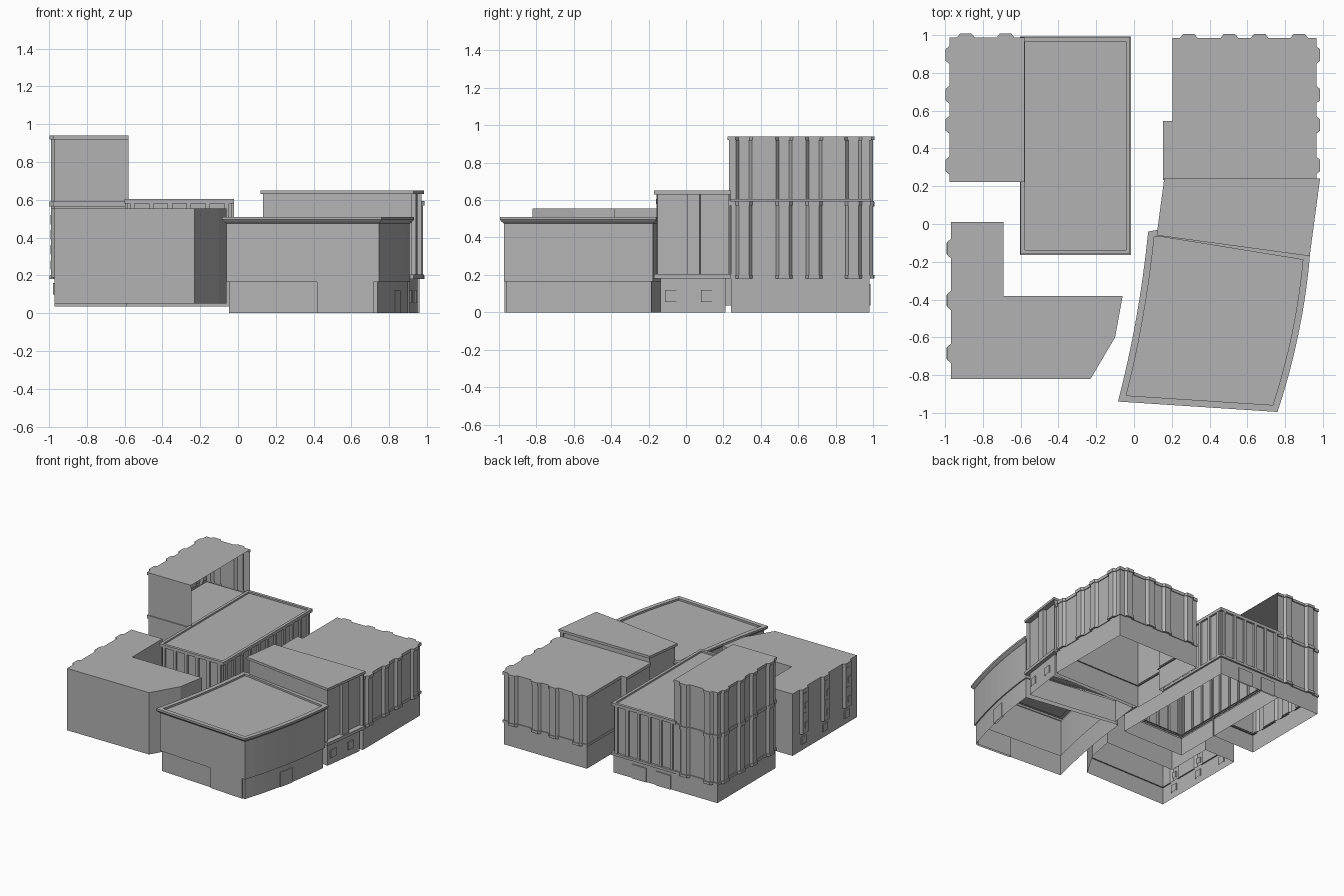
import bpy, bmesh
from mathutils import Vector

cube = bpy.data.objects.get("Cube")
if cube:
    bpy.data.objects.remove(cube, do_unlink=True)

grey = bpy.data.materials.new("plain_grey")
grey.use_nodes = True
COLOUR = (0.45, 0.45, 0.45, 1)
grey.diffuse_color = COLOUR
grey.node_tree.nodes["Principled BSDF"].inputs["Base Color"].default_value = COLOUR


def finish(name, bm):
    mesh = bpy.data.meshes.new(name)
    bm.to_mesh(mesh)
    bm.free()
    mesh.materials.append(grey)
    bpy.context.collection.objects.link(bpy.data.objects.new(name, mesh))


def normal(a, b):
    d = (b - a).normalized()
    return Vector((d.y, -d.x))


def offset(plan, dist, closed):
    """Move a counter-clockwise outline outwards with mitred corners."""
    out, n = [], len(plan)
    for i, p in enumerate(plan):
        before = normal(plan[i - 1], p) if closed or i > 0 else None
        after = normal(p, plan[(i + 1) % n]) if closed or i < n - 1 else None
        before, after = before or after, after or before
        out.append(p + (before + after) * dist / (1 + before.dot(after)))
    return out


def loft(name, plan, profile, cap=False, closed=True):
    """Sweep an outline up through (offset, height) steps; the base stays open."""
    plan = [Vector(p) for p in plan]
    bm = bmesh.new()
    rings = [[bm.verts.new((p.x, p.y, z)) for p in offset(plan, off, closed)]
             for off, z in profile]
    n = len(plan)
    for low, high in zip(rings, rings[1:]):
        for i in range(n if closed else n - 1):
            j = (i + 1) % n
            bm.faces.new((low[i], low[j], high[j], high[i]))
    if cap:
        bm.faces.new(rings[-1])
    finish(name, bm)


def bays(a, b, centres, width=0.085, depth=0.02, chamfer=0.016):
    """Start point of a wall followed by its projecting or recessed bays."""
    a, b = Vector(a), Vector(b)
    d, n = (b - a).normalized(), normal(a, b)
    pts = [a]
    for c in centres:
        for along, out in ((-width / 2, 0), (-width / 2 + chamfer, depth),
                           (width / 2 - chamfer, depth), (width / 2, 0)):
            pts.append(a + d * (c + along) + n * out)
    return pts


def pilasters(a, b, count):
    length = (Vector(b) - Vector(a)).length
    centres = [0.025 + (length - 0.05) * i / (count - 1) for i in range(count)]
    return bays(a, b, centres, 0.024, 0.014, 0)


def plate(name, a, b, z0, z1, thick=0.008):
    """Thin door or window panel lying on a wall from a to b."""
    a, b = Vector(a), Vector(b)
    n = normal(a, b)
    plan = [a - n * 0.01, a + n * thick, b + n * thick, b - n * 0.01]
    loft(name, plan, [(0, z0), (0, z1)], cap=True)


def curve(a, m, b, steps=8):
    a, m, b = Vector(a), Vector(m), Vector(b)
    return [a * (1 - t) ** 2 + m * 2 * t * (1 - t) + b * t * t
            for t in (i / steps for i in range(steps + 1))]


BAYS = (0.085, 0.295, 0.455, 0.67)
BAYS_BACK = [0.74 - c for c in reversed(BAYS)]

# Tower: ribbed on the outer sides, open towards the hall
tower = [Vector(p) for p in ((-0.58, 0.98), (-0.97, 0.98), (-0.97, 0.23), (-0.58, 0.23))]
ribbed = bays(tower[0], tower[1], (0.1, 0.31)) + bays(tower[1], tower[2], BAYS) + tower[2:]
loft("tower_base", tower, [(0, 0.035), (0, 0.19)], closed=False)
loft("tower_walls", ribbed,
     [(-0.01, 0.18), (0.008, 0.18), (0.008, 0.2), (0, 0.2), (0, 0.565), (0.008, 0.565),
      (0.008, 0.59), (0, 0.59), (0, 0.92), (0.008, 0.92), (0.008, 0.94)],
     cap=True, closed=False)
loft("tower_floor", tower, [(-0.005, 0.575), (-0.005, 0.58)], cap=True, closed=False)

# Hall: long block with pilasters and a parapet
hall = [(-0.585, -0.145), (-0.035, -0.145), (-0.035, 0.975), (-0.585, 0.975)]
piers = []
for i, count in enumerate((6, 11, 6, 11)):
    piers += pilasters(hall[i], hall[(i + 1) % 4], count)
loft("hall_base", hall, [(0.004, 0.035), (0.004, 0.18), (0.018, 0.18), (0.018, 0.2), (-0.01, 0.2)])
loft("hall_walls", piers, [(0, 0.19), (0, 0.585)])
loft("hall_roof", hall,
     [(0, 0.58), (0.015, 0.58), (0.015, 0.605), (-0.008, 0.605), (-0.008, 0.592)], cap=True)
for x in (-0.2, -0.42):
    plate("hall_door", (x, 0.979), (x - 0.13, 0.979), 0.035, 0.15)

# Wing: L-shaped block with a slanted end
wing = [(-0.97, -0.82), (-0.23, -0.82), (-0.1, -0.6), (-0.06, -0.38),
        (-0.69, -0.38), (-0.69, 0.01), (-0.97, 0.01)]
loft("wing_base", wing, [(0, 0.05), (0, 0.2)])
loft("wing_walls", wing[:-1] + bays(wing[-1], wing[0], (0.14, 0.415, 0.695), 0.1),
     [(-0.01, 0.19), (0, 0.19), (0, 0.555)], cap=True)
for y in (-0.13, -0.405, -0.685):
    for k in range(4):
        side = 0.012 if k % 2 else -0.012
        z = 0.23 + 0.08 * k
        plate("wing_window", (-0.988, y + side + 0.018), (-0.988, y + side - 0.018), z, z + 0.05, 0.005)
    plate("wing_low_window", (-0.97, y + 0.03), (-0.97, y - 0.03), 0.1, 0.16)

# Rear block: ribbed on the east and north
rear = [Vector(p) for p in ((0.16, 0.24), (0.96, 0.24), (0.96, 0.98),
                            (0.21, 0.98), (0.21, 0.54), (0.16, 0.54))]
rear_ribbed = (rear[:1] + bays(rear[1], rear[2], BAYS_BACK)
               + bays(rear[2], rear[3], BAYS) + rear[3:])
loft("rear_base", rear, [(0, 0), (0, 0.19)])
loft("rear_walls", rear_ribbed,
     [(-0.01, 0.18), (0.006, 0.18), (0.006, 0.2), (0, 0.2), (0, 0.57),
      (0.006, 0.57), (0.006, 0.595)], cap=True)

# Middle block: taller, with recessed panels on its east wall
middle = [(0.12, -0.06), (0.93, -0.17), (0.985, 0.24), (0.16, 0.24)]
loft("middle_base", middle,
     [(-0.03, 0), (-0.03, 0.18), (0, 0.18), (0, 0.205), (-0.06, 0.205)])
recessed = middle[:1] + bays(middle[1], middle[2], (0.095, 0.325), 0.14, -0.03, 0) + middle[2:]
loft("middle_walls", recessed, [(-0.012, 0.2), (-0.012, 0.635)])
loft("middle_roof", middle, [(-0.06, 0.63), (0, 0.63), (0, 0.65)], cap=True)
for y in (-0.11, 0.08):
    x = 0.908 + (y + 0.11) * 0.134
    plate("middle_window", (x, y), (x + 0.008, y + 0.06), 0.055, 0.12)

# Front block: bowed sides, overhanging cornice and parapet
front = (curve((0.075, -0.04), (0.028, -0.51), (-0.085, -0.94))
         + curve((0.76, -0.995), (0.897, -0.58), (0.932, -0.16)) + [Vector((0.13, -0.03))])
loft("front_base", front, [(-0.03, 0), (-0.03, 0.17)])
loft("front_walls", front,
     [(-0.03, 0.165), (-0.02, 0.165), (-0.02, 0.475), (-0.008, 0.485), (0, 0.495), (0, 0.51),
      (-0.035, 0.51), (-0.035, 0.495)], cap=True)
south_a, south_b = Vector((-0.05, -0.912)), Vector((0.738, -0.964))
plate("front_panel", south_a.lerp(south_b, 0.595), south_a.lerp(south_b, 0.975), 0, 0.165)
plate("front_door", (0.826, -0.64), (0.852, -0.52), 0, 0.12)
